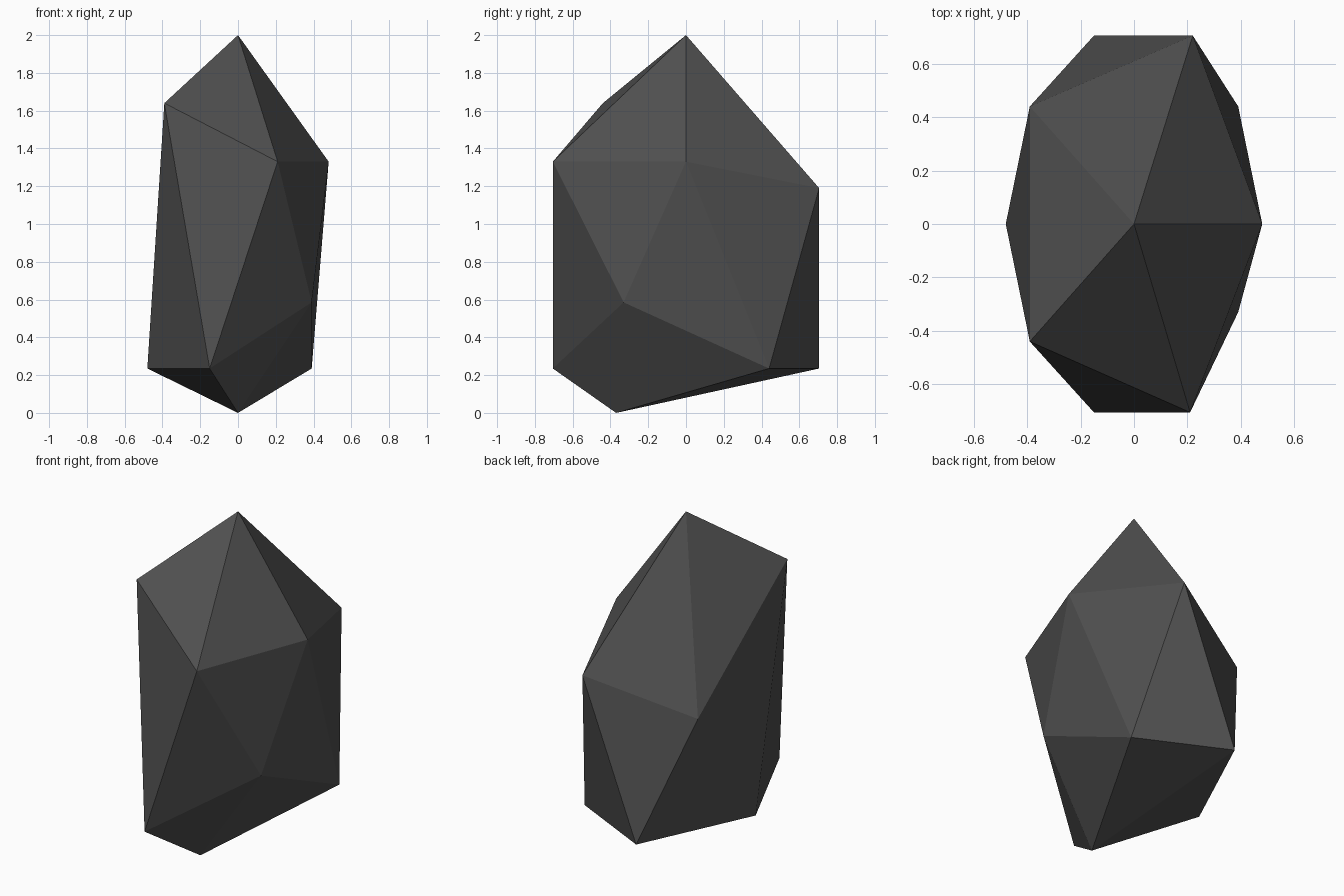
import bpy, bmesh

if "Cube" in bpy.data.objects:
    bpy.data.objects.remove(bpy.data.objects["Cube"])

# Dark stone colour
stone = bpy.data.materials.new("dark_grey_stone")
stone.diffuse_color = (0.08, 0.08, 0.08, 1)
stone.use_nodes = True
stone.node_tree.nodes["Principled BSDF"].inputs["Base Color"].default_value = stone.diffuse_color

# Rock: an irregular twenty-sided stone with a tip, two staggered rings and a foot
tip = (0, 0, 2)
upper = [(0.48, 0, 1.33), (0.21, -0.705, 1.33), (-0.39, -0.44, 1.64),
         (-0.39, 0.44, 0.98), (0.22, 0.705, 1.19)]
lower = [(0.39, -0.33, 0.585), (-0.15, -0.705, 0.235), (-0.48, 0, 0.235),
         (-0.15, 0.705, 0.235), (0.39, 0.44, 0.235)]
foot = (0, -0.37, 0)

bm = bmesh.new()
t, f = bm.verts.new(tip), bm.verts.new(foot)
up = [bm.verts.new(p) for p in upper]
lo = [bm.verts.new(p) for p in lower]
for i in range(5):
    j = (i + 1) % 5
    bm.faces.new((t, up[j], up[i]))          # crown
    bm.faces.new((up[i], up[j], lo[i]))      # sides
    bm.faces.new((lo[i], up[j], lo[j]))
    bm.faces.new((f, lo[i], lo[j]))          # underside
bmesh.ops.recalc_face_normals(bm, faces=bm.faces)

mesh = bpy.data.meshes.new("rock")
bm.to_mesh(mesh)
bm.free()
mesh.materials.append(stone)
bpy.context.collection.objects.link(bpy.data.objects.new("rock", mesh))
